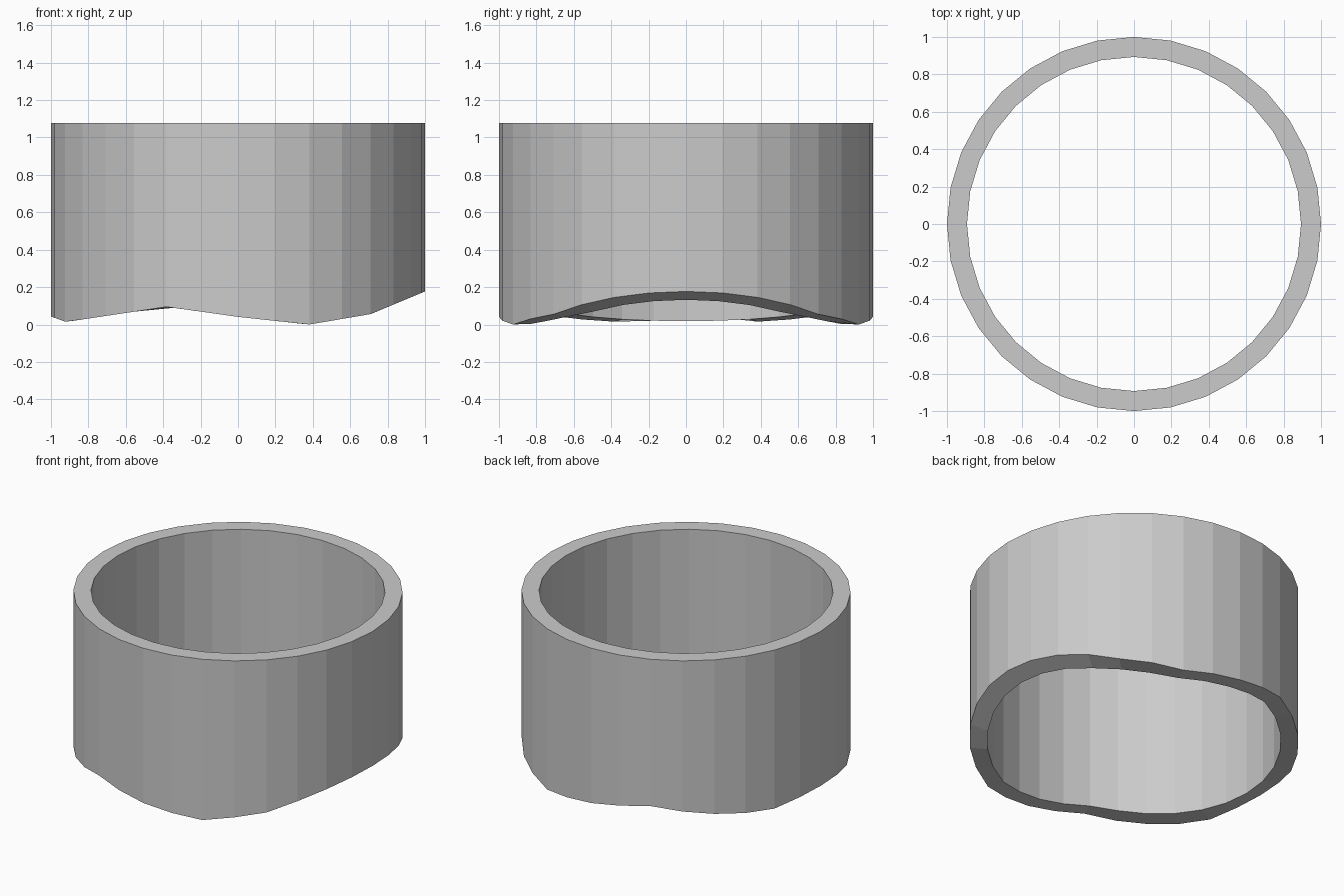
import bpy, bmesh, math

if "Cube" in bpy.data.objects:
    bpy.data.objects.remove(bpy.data.objects["Cube"])

SIDES = 32
OUTER, INNER, TOP = 1.0, 0.893, 1.078

# Bottom contour: height as a function of x, constant along y
CONTOUR = [(-1, .043), (-.92, .014), (-.38, .095), (0, .041),
           (.38, 0), (.71, .056), (1, .177)]


def bottom(x):
    for (x0, z0), (x1, z1) in zip(CONTOUR, CONTOUR[1:]):
        if x <= x1:
            return z0 + (z1 - z0) * (x - x0) / (x1 - x0)
    return CONTOUR[-1][1]


def add_loop(bm, radius, height):
    verts = []
    for i in range(SIDES):
        a = 2 * math.pi * i / SIDES
        x, y = radius * math.cos(a), radius * math.sin(a)
        verts.append(bm.verts.new((x, y, height(x))))
    return verts


# Ring wall: four loops bridged around the cross-section
bm = bmesh.new()
loops = [add_loop(bm, OUTER, bottom), add_loop(bm, OUTER, lambda x: TOP),
         add_loop(bm, INNER, lambda x: TOP), add_loop(bm, INNER, bottom)]
for k in range(4):
    a, b = loops[k], loops[(k + 1) % 4]
    for i in range(SIDES):
        j = (i + 1) % SIDES
        bm.faces.new((a[i], a[j], b[j], b[i]))
bmesh.ops.recalc_face_normals(bm, faces=bm.faces)

mesh = bpy.data.meshes.new("contoured_ring")
bm.to_mesh(mesh)
bm.free()
ring = bpy.data.objects.new("contoured_ring", mesh)
bpy.context.collection.objects.link(ring)
